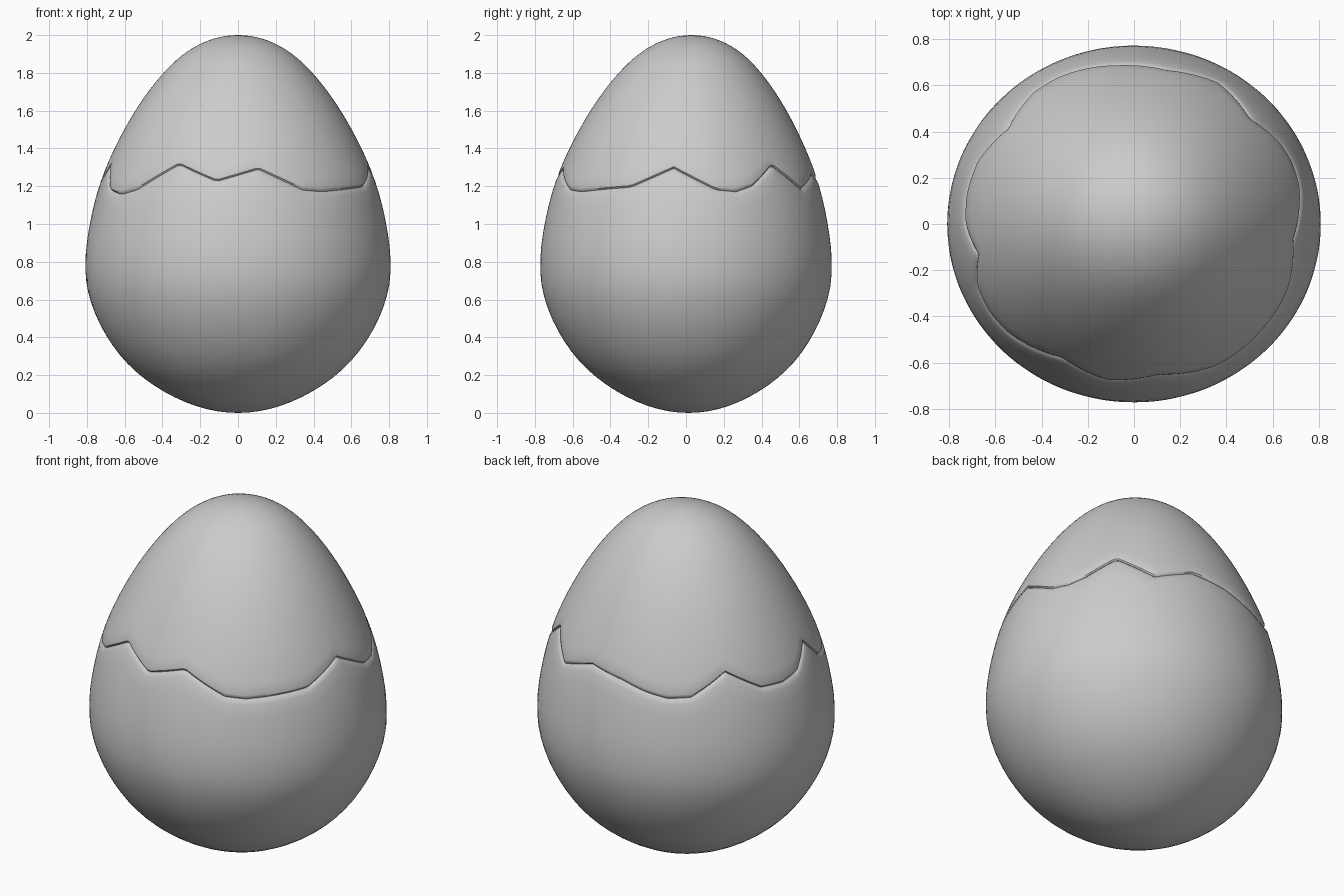
import bpy, bmesh, math

if "Cube" in bpy.data.objects:
    bpy.data.objects.remove(bpy.data.objects["Cube"])

# Egg profile: (height, radius relative to a unit circle profile)
PROFILE = [(0, .82), (.2, .862), (.4, .862), (.65, .847), (.81, .82),
           (1, .782), (1.25, .739), (1.55, .685), (1.8, .655), (2, .66)]
# Zigzag crack: (angle in degrees, height)
CRACK = [(-168, 1.31), (-157, 1.18), (-147, 1.155), (-137, 1.18), (-117, 1.315),
         (-99, 1.225), (-81, 1.29), (-62, 1.18), (-53, 1.17), (-25, 1.195),
         (-6, 1.295), (13, 1.18), (22, 1.17), (30, 1.2), (43, 1.31), (60, 1.185),
         (78, 1.26), (95, 1.23), (107, 1.19), (116, 1.17), (126, 1.18),
         (142, 1.3), (158, 1.19), (170, 1.18), (180, 1.2), (192, 1.31)]
SEGS, ROWS = 180, 26


def hermite(pts, x):
    n = len(pts)

    def slope(i):
        a, b = pts[max(i - 1, 0)], pts[min(i + 1, n - 1)]
        return (b[1] - a[1]) / (b[0] - a[0])
    for i in range(n - 1):
        (x0, y0), (x1, y1) = pts[i], pts[i + 1]
        if x <= x1 or i == n - 2:
            h = x1 - x0
            t = (x - x0) / h
            return ((2*t**3 - 3*t*t + 1) * y0 + (t**3 - 2*t*t + t) * h * slope(i)
                    + (3*t*t - 2*t**3) * y1 + (t**3 - t*t) * h * slope(i + 1))


def crack_height(deg):
    if deg < -168:
        deg += 360
    for (a0, z0), (a1, z1) in zip(CRACK, CRACK[1:]):
        if a0 <= deg <= a1:
            return z0 + (z1 - z0) * (deg - a0) / (a1 - a0)


def point(deg, z, inset=0):
    r = hermite(PROFILE, z) * math.sqrt(max(0, 1 - (z - 1) ** 2)) - inset
    a = math.radians(deg)
    shift = 0.03 * ((z - .8) / 1.2) ** 2
    return r * 1.003 * math.cos(a), r * .958 * math.sin(a) + shift, z


def shell(name, pole_z, chamfer, depth):
    """Half of the egg, from its pole to the broken rim, with a rim turned inward."""
    side = 1 if pole_z > 1 else -1
    bm = bmesh.new()
    pole = bm.verts.new((0, point(0, pole_z)[1], pole_z))
    rings = [[] for _ in range(ROWS + 3)]
    for s in range(SEGS):
        deg = -168 + 360 * s / SEGS
        zc = crack_height(deg)
        end = math.acos(1 - (zc + side * chamfer))
        start = math.pi if side > 0 else 0
        for k in range(ROWS):
            phi = start + (end - start) * (k + 1) / ROWS
            rings[k].append(bm.verts.new(point(deg, 1 - math.cos(phi))))
        rings[ROWS].append(bm.verts.new(point(deg, zc + side * chamfer * .4, depth * .3)))
        rings[ROWS + 1].append(bm.verts.new(point(deg, zc, depth)))
        rings[ROWS + 2].append(bm.verts.new(point(deg, zc, .07)))
    for s in range(SEGS):
        n = (s + 1) % SEGS
        bm.faces.new((pole, rings[0][s], rings[0][n]))
        for a, b in zip(rings, rings[1:]):
            bm.faces.new((a[s], b[s], b[n], a[n]))
    if side < 0:
        bmesh.ops.reverse_faces(bm, faces=bm.faces[:])
    mesh = bpy.data.meshes.new(name)
    bm.to_mesh(mesh)
    bm.free()
    ob = bpy.data.objects.new(name, mesh)
    bpy.context.collection.objects.link(ob)
    bpy.ops.object.select_all(action='DESELECT')
    ob.select_set(True)
    bpy.context.view_layer.objects.active = ob
    bpy.ops.object.shade_smooth_by_angle(angle=math.radians(40))


# Lower shell with a wide rounded rim, upper shell sitting in it
shell("lower_shell", 0, .028, .013)
shell("upper_shell", 2, .022, .015)
